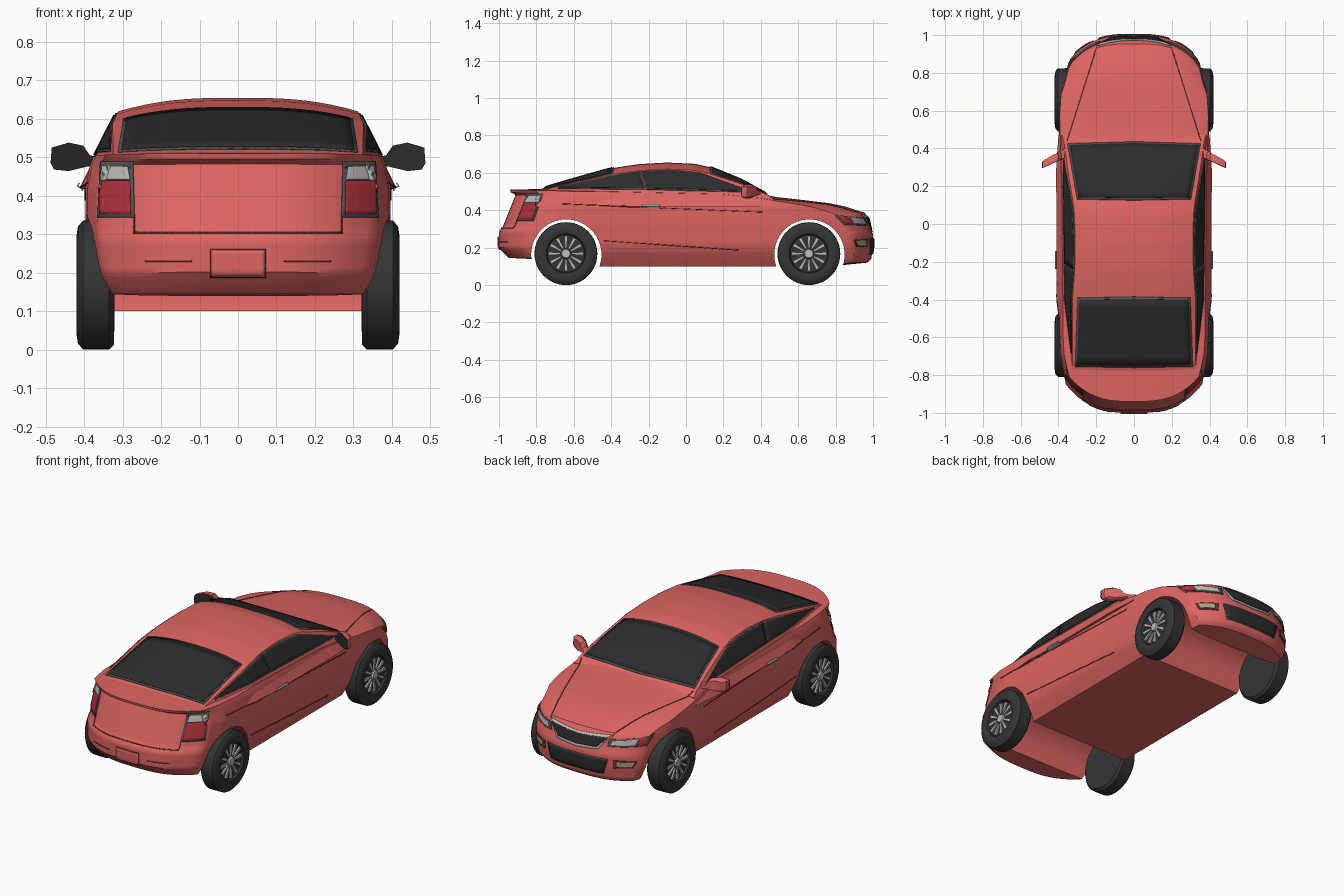
import bpy, bmesh, math
from mathutils import Vector
from mathutils.bvhtree import BVHTree

if "Cube" in bpy.data.objects:
    bpy.data.objects.remove(bpy.data.objects["Cube"])


def material(name, r, g, b):
    m = bpy.data.materials.new(name)
    m.diffuse_color = (r, g, b, 1)
    m.use_nodes = True
    m.node_tree.nodes["Principled BSDF"].inputs["Base Color"].default_value = m.diffuse_color
    return m


RED = material("paint", .72, .13, .12)
SHADE = material("shut_line", .16, .03, .03)
GLASS = material("glass", .025, .025, .025)
TRIM = material("trim", .09, .09, .09)
RUBBER = material("rubber", .035, .035, .035)
SILVER = material("silver", .5, .5, .48)
LAMP = material("red_lamp", .42, .03, .04)
FOG = material("fog_lamp", .4, .36, .2)


def curve(pts, t):
    if t <= pts[0][0]:
        return pts[0][1]
    for (a, u), (b, v) in zip(pts, pts[1:]):
        if t <= b:
            return u + (v - u) * (t - a) / (b - a)
    return pts[-1][1]


def finish(name, bm, mat, angle=35):
    bmesh.ops.recalc_face_normals(bm, faces=bm.faces)
    me = bpy.data.meshes.new(name)
    bm.to_mesh(me)
    bm.free()
    ob = bpy.data.objects.new(name, me)
    bpy.context.collection.objects.link(ob)
    me.materials.append(mat)
    smooth(ob, angle)
    return ob


def smooth(ob, angle=35):
    bpy.ops.object.select_all(action='DESELECT')
    ob.select_set(True)
    bpy.context.view_layer.objects.active = ob
    bpy.ops.object.shade_smooth_by_angle(angle=math.radians(angle))


def shell(name, counts, shape, mat):
    """Closed gridded box (x,y in -1..1, v in 0..1) bent by a shape function."""
    bm, cache = bmesh.new(), {}

    def vert(p):
        key = tuple(p)
        if key not in cache:
            X, Y, V = (2 * p[k] / counts[k] - 1 for k in range(3))
            cache[key] = bm.verts.new(shape(X, Y, (V + 1) / 2))
        return cache[key]
    for ax in range(3):
        b, c = (ax + 1) % 3, (ax + 2) % 3
        for end in (0, counts[ax]):
            for i in range(counts[b]):
                for j in range(counts[c]):
                    quad = []
                    for di, dj in ((0, 0), (1, 0), (1, 1), (0, 1)):
                        p = [0, 0, 0]
                        p[ax], p[b], p[c] = end, i + di, j + dj
                        quad.append(vert(p))
                    bm.faces.new(quad)
    return finish(name, bm, mat)


# Lower body
TOP = [(-1, .51), (-.8, .514), (-.4, .515), (.2, .505), (.4, .485), (.5, .469), (.6, .459),
       (.8, .437), (.9, .418), (1, .388)]
BOT = [(-1, .145), (-.83, .138), (-.5, .1), (.5, .1), (.85, .105), (1, .12)]
SIDE = [(.1, .325), (.14, .35), (.18, .373), (.22, .386), (.32, .396), (.42, .397), (.48, .385), (.52, .368)]
PLAN = [(-1, .92), (-.8, .985), (-.6, 1), (.6, 1), (.8, .97), (1, .86)]
TAIL = [(.13, .93), (.165, .97), (.2, 1), (.29, 1), (.31, .98), (.485, .91), (.497, .94)]
NOSE = [(.11, .96), (.14, .99), (.2, 1), (.27, 1), (.31, .985), (.36, .975), (.4, .945)]
DROP = [(-1, .004), (-.6, .015), (.3, .02), (1, .025)]


def body_shape(X, Y, V):
    bot = curve(BOT, Y)
    z = bot + (curve(TOP, Y) - curve(DROP, Y) * X ** 4 - bot) * V
    x = X * curve(SIDE, z) * curve(PLAN, Y)
    k = max(0, (abs(Y) - .4) / .6)
    y = abs(Y) * (1 - k + k * curve(NOSE if Y > 0 else TAIL, z)) - .15 * k * k * (abs(x) / .36) ** 3
    return x, math.copysign(y, Y), z


# Cabin
ROOF = [(-.8, .505), (-.76, .52), (-.6, .567), (-.39, .626), (-.25, .647), (-.1, .655), (.05, .648),
        (.13, .63), (.3, .56), (.43, .488), (.47, .46)]
BELT = [(-.8, .325), (-.4, .37), (.3, .372), (.47, .36)]


def cabin_shape(X, Y, V):
    y = -.165 + .635 * Y
    top = curve(ROOF, y)
    top -= .035 * abs(X) ** 3 * max(0, min(1, (top - .48) / .14))
    z = .42 + (top - .42) * V
    return X * (curve(BELT, y) - (z - .5) * .5), y, z


body = shell("body", (24, 60, 26), body_shape, RED)
cabin = shell("cabin", (20, 48, 12), cabin_shape, RED)
deps = bpy.context.evaluated_depsgraph_get()
TREES = [BVHTree.FromObject(o, deps) for o in (body, cabin)]

# Wheel arch channels
for y in (-.64, .66):
    bpy.ops.mesh.primitive_cylinder_add(vertices=56, radius=.188, depth=1.2, location=(0, y, .163),
                                        rotation=(0, math.pi / 2, 0))
    cutter = bpy.context.object
    cutter.hide_render = True
    mod = body.modifiers.new("arch", 'BOOLEAN')
    mod.operation, mod.object, mod.solver = 'DIFFERENCE', cutter, 'EXACT'
    bpy.context.view_layer.objects.active = body
    bpy.ops.object.modifier_apply(modifier="arch")
    bpy.data.objects.remove(cutter)
smooth(body)

VIEWS = {"side": lambda a, b: ((3, a, b), (-1, 0, 0)), "rear": lambda a, b: ((a, -3, b), (0, 1, 0)),
         "nose": lambda a, b: ((a, 3, b), (0, -1, 0)), "top": lambda a, b: ((a, b, 3), (0, 0, -1))}


def along(pts, t):
    s = t * (len(pts) - 1)
    i = min(int(s), len(pts) - 2)
    return Vector(pts[i]).lerp(Vector(pts[i + 1]), s - i)


def patch(name, view, low, high, mat, lift=.004, pair=False, n=(20, 8)):
    """Panel between two outlines, projected onto the bodywork."""
    bm, grid = bmesh.new(), []
    for i in range(n[0] + 1):
        a, b = along(low, i / n[0]), along(high, i / n[0])
        row = []
        for j in range(n[1] + 1):
            o, d = VIEWS[view](*a.lerp(b, j / n[1]))
            hits = [h for h in (t.ray_cast(Vector(o), Vector(d)) for t in TREES) if h[0]]
            hit = min(hits, key=lambda h: h[3]) if hits else TREES[0].find_nearest(Vector(o) + Vector(d) * 2.4)
            row.append(bm.verts.new(hit[0] + hit[1] * lift))
        grid.append(row)
    for r, s in zip(grid, grid[1:]):
        for j in range(n[1]):
            bm.faces.new((r[j], s[j], s[j + 1], r[j + 1]))
    ob = finish(name, bm, mat)
    if pair:
        ob.modifiers.new("mirror", 'MIRROR')
    sol = ob.modifiers.new("thickness", 'SOLIDIFY')
    sol.thickness, sol.offset = .004, 0
    return ob


def framed(name, view, low, high, mat, edge=.01, frame=TRIM, pair=False):
    pts = low + high
    lo, hi = ([f(p[k] for p in pts) for k in (0, 1)] for f in (min, max))

    def grow(p):
        return tuple((lo[k] + hi[k]) / 2 + (p[k] - (lo[k] + hi[k]) / 2) * (1 + 2 * edge / (hi[k] - lo[k]))
                     for k in (0, 1))
    patch(name + "_frame", view, [grow(p) for p in low], [grow(p) for p in high], frame, .002, pair)
    patch(name, view, low, high, mat, .005, pair)


def line(name, view, a, b, wide=(0, .004), pair=False):
    patch(name, view, [a, b], [(p[0] + wide[0], p[1] + wide[1]) for p in (a, b)], SHADE, .0005, pair, (30, 1))


# Glass
framed("windshield", "top", [(-.343, .415), (0, .425), (.343, .415)], [(-.292, .14), (0, .135), (.292, .14)], GLASS)
framed("rear_window", "top", [(-.302, -.745), (0, -.75), (.302, -.745)], [(-.288, -.4), (0, -.395), (.288, -.4)], GLASS)
framed("door_window", "side", [(-.207, .514), (.06, .508), (.335, .502)],
       [(-.235, .603), (-.08, .608), (.07, .596), (.21, .55), (.335, .504)], GLASS, .006, pair=True)
framed("quarter_window", "side", [(-.68, .52), (-.225, .516)], [(-.68, .522), (-.42, .575), (-.252, .602)],
       GLASS, .006, pair=True)

# Rear lamps, plate recess, lid seams
patch("tail_lamp_housing", "rear", [(.268, .343), (.363, .343)], [(.272, .49), (.355, .49)], TRIM, .002, True)
patch("tail_lamp", "rear", [(.276, .351), (.355, .351)], [(.278, .438), (.355, .438)], LAMP, .005, True)
patch("reverse_lamp", "rear", [(.278, .44), (.355, .44)], [(.285, .483), (.348, .483)], SILVER, .005, True)
framed("plate_panel", "rear", [(-.068, .193), (.068, .193)], [(-.068, .257), (.068, .257)], RED, .004, SHADE)
line("lid_bottom_seam", "rear", (-.27, .302), (.27, .302))
line("lid_side_seam", "rear", (.268, .302), (.268, .345), (.004, 0), True)
line("bumper_slot", "rear", (.12, .228), (.24, .228), pair=True)

# Nose: grille, intake, lamps
framed("grille", "nose", [(-.12, .305), (0, .297), (.12, .305)], [(-.175, .362), (0, .352), (.175, .362)],
       GLASS, .014, SILVER)
framed("lower_intake", "nose", [(-.16, .17), (.16, .17)], [(-.185, .245), (.185, .245)], GLASS, .006)
patch("headlamp_housing", "side", [(.845, .322), (.965, .318)], [(.795, .372), (.955, .357)], TRIM, .002, True)
patch("headlamp", "side", [(.892, .328), (.958, .325)], [(.875, .36), (.95, .351)], SILVER, .005, True)
patch("turn_lamp", "side", [(.852, .329), (.889, .328)], [(.81, .366), (.872, .36)], LAMP, .005, True)
framed("fog_lamp", "side", [(.915, .212), (.96, .212)], [(.905, .236), (.96, .24)], FOG, .008, SHADE, True)

# Body seams and door handles
line("hood_seam", "top", (.352, .44), (.19, .955), (.004, 0), True)
line("side_crease", "side", (-.66, .432), (.41, .388), pair=True)
line("sill_crease", "side", (-.44, .235), (.28, .185), pair=True)
patch("door_handle", "side", [(-.24, .412), (-.14, .412)], [(-.235, .43), (-.145, .43)], SILVER, .008, True)


def lathe(name, profile, mat, y, side, steps=48):
    bm, rings = bmesh.new(), []
    for i in range(steps):
        t = 2 * math.pi * i / steps
        rings.append([bm.verts.new((side * x, y + r * math.cos(t), .168 + r * math.sin(t))) for r, x in profile])
    for i, r in enumerate(rings):
        s = rings[(i + 1) % steps]
        for j in range(len(profile) - 1):
            bm.faces.new((r[j], s[j], s[j + 1], r[j + 1]))
    bmesh.ops.remove_doubles(bm, verts=bm.verts, dist=1e-5)
    return finish(name, bm, mat)


# Wheels
for y, place in ((-.642, "rear"), (.657, "front")):
    for side in (-1, 1):
        tag = "%s_%s" % (place, "right" if side > 0 else "left")
        lathe("tire_" + tag, [(0, .40), (.1, .40), (.105, .414), (.125, .42), (.152, .416), (.167, .403),
                              (.168, .335), (.155, .322), (0, .32)], RUBBER, y, side)
        lathe("hub_" + tag, [(0, .414), (.022, .413), (.026, .405), (.026, .395), (0, .395)], SILVER, y, side, 24)
        bm = bmesh.new()
        for i in range(12):
            t = 2 * math.pi * i / 12
            u, v = Vector((0, math.cos(t), math.sin(t))), Vector((0, -math.sin(t), math.cos(t)))
            c = Vector((0, y, .168))
            for sp in bmesh.ops.create_cube(bm, size=1)["verts"]:
                out = sp.co.y > 0
                sp.co = (c + u * (.094 if out else .03) + v * sp.co.z * (.018 if out else .009)
                         + Vector((side * (.403 + sp.co.x * .012), 0, 0)))
        finish("spokes_" + tag, bm, SILVER)

# Door mirrors: swept shell with a dark rear face
outline = [(.35, .483), (.395, .475), (.44, .464), (.478, .468), (.487, .485), (.484, .525), (.44, .538), (.402, .53),
           (.385, .505), (.35, .497)]
for name, mat, back, front, shrink in (("door_mirror", RED, -.028, .012, .8), ("mirror_face", GLASS, -.031, -.02, 1.0)):
    bm = bmesh.new()
    loops = []
    for dy, s in ((back, 1), (front - .012, 1), (front, shrink)):
        loops.append([bm.verts.new((.43 + (x - .43) * s, .375 - (x - .38) * .45 + dy, .502 + (z - .502) * s))
                      for x, z in outline])
    for a, b in zip(loops, loops[1:]):
        for i in range(len(a)):
            k = (i + 1) % len(a)
            bm.faces.new((a[i], a[k], b[k], b[i]))
    bm.faces.new(loops[0])
    bm.faces.new(loops[-1])
    finish(name, bm, mat).modifiers.new("mirror", 'MIRROR')
